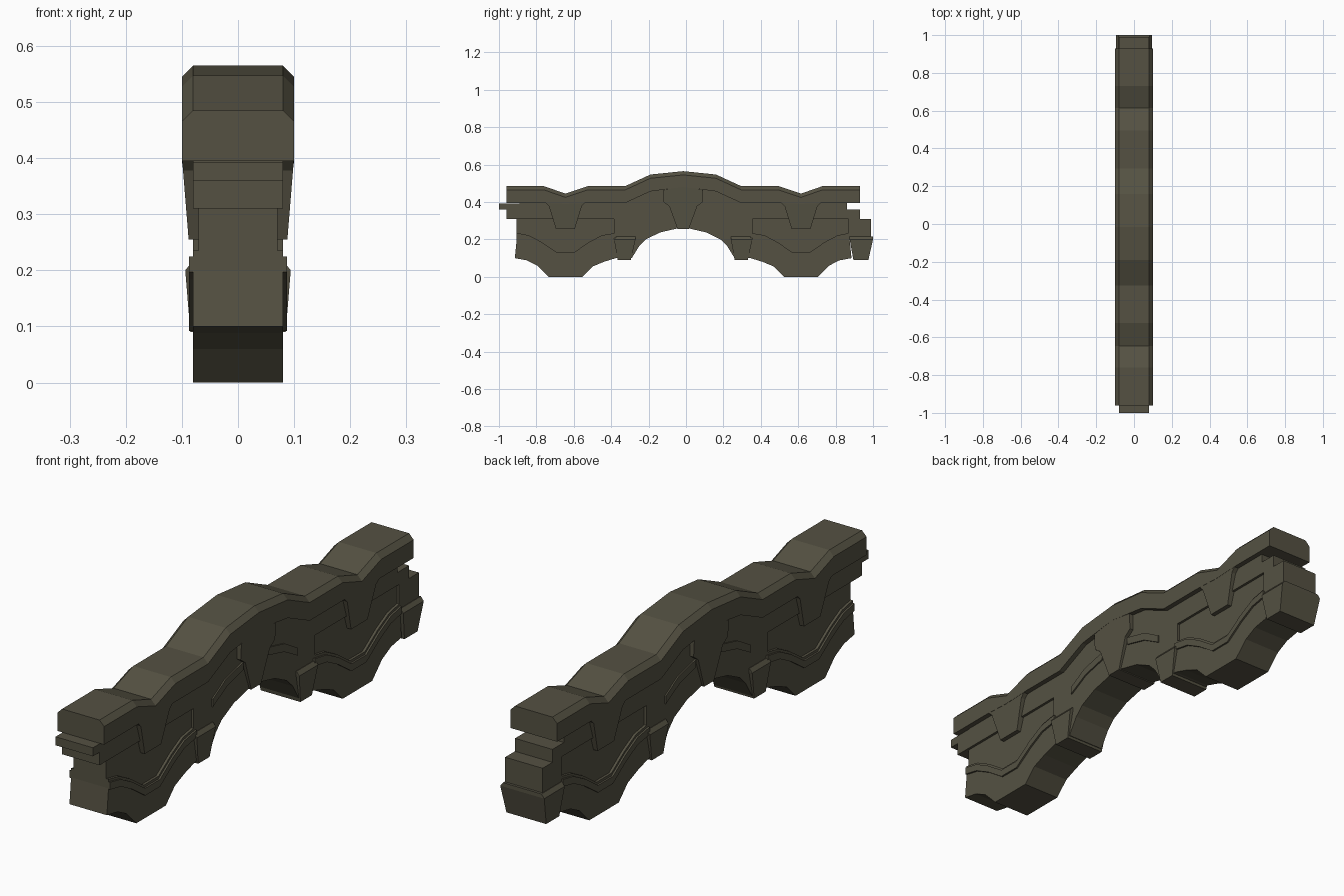
import bpy, bmesh

if "Cube" in bpy.data.objects:
    bpy.data.objects.remove(bpy.data.objects["Cube"])

C = -0.015                      # symmetry plane along the length
mat = bpy.data.materials.new("dark olive stone")
mat.diffuse_color = (0.09, 0.083, 0.055, 1)
mat.use_nodes = True
mat.node_tree.nodes["Principled BSDF"].inputs["Base Color"].default_value = mat.diffuse_color


def finish(name, bm):
    bmesh.ops.recalc_face_normals(bm, faces=bm.faces)
    me = bpy.data.meshes.new(name)
    bm.to_mesh(me)
    bm.free()
    me.materials.append(mat)
    ob = bpy.data.objects.new(name, me)
    bpy.context.collection.objects.link(ob)
    return ob


def prism(name, pts, width):
    """Side profile (y, z) spanning both sides; width is a number or f(z)."""
    w = width if callable(width) else (lambda z: width)
    bm = bmesh.new()
    a = [bm.verts.new((w(z), y, z)) for y, z in pts]
    b = [bm.verts.new((-w(z), y, z)) for y, z in pts]
    bm.faces.new(a)
    bm.faces.new(b[::-1])
    n = len(pts)
    for i in range(n):
        j = (i + 1) % n
        bm.faces.new((a[i], b[i], b[j], a[j]))
    return finish(name, bm)


def flip(pts):
    return [(2 * C - y, z) for y, z in pts][::-1]


def pair(name, pts, width):
    prism(name + "_left", pts, width)
    prism(name + "_right", flip(pts), width)


def box(y0, y1, z0, z1):
    return [(y0, z0), (y1, z0), (y1, z1), (y0, z1)]


def taper(z0, w0, z1, w1):
    return lambda z: w0 + (w1 - w0) * (z - z0) / (z1 - z0)


# chamfered wavy coping along the top
half = [(-0.96, .485, .395), (-0.76, .485, .395), (-0.645, .445, .39),
        (-0.525, .485, .395), (-0.325, .485, .395), (-0.19, .547, .457)]
stations = half + [(C, .565, .48)] + [(2 * C - y, t, b) for y, t, b in half[::-1]]
bm = bmesh.new()
rings = []
for y, t, b in stations:
    rings.append([bm.verts.new(p) for p in (
        (-.1, y, b), (.1, y, b), (.1, y, t - .02), (.08, y, t), (-.08, y, t), (-.1, y, t - .02))])
for r, s in zip(rings, rings[1:]):
    for i in range(6):
        j = (i + 1) % 6
        bm.faces.new((r[i], r[j], s[j], s[i]))
bm.faces.new(rings[0])
bm.faces.new(rings[-1][::-1])
finish("coping", bm)

# recessed panels behind the brackets
pair("recessed_panel", [(-.905, .15), (-.645, .06), (-.375, .15), (-.375, .32), (-.905, .32)], .07)

# lower wall with scalloped underside below the wave moulding
wave = [(-.905, .225), (-.84, .212), (-.77, .175), (-.69, .12),
        (-.60, .12), (-.52, .175), (-.45, .212), (-.375, .225)]
under = [(-.375, .10), (-.44, .08), (-.50, .055), (-.555, 0), (-.735, 0),
         (-.795, .06), (-.85, .088), (-.915, .10)]
pair("lower_wall", [(y, z - .025) for y, z in wave] + under, .08)
# wave moulding, with a narrower top step
pair("wave_moulding", wave + [(y, z - .028) for y, z in wave[::-1]], .087)
pair("wave_moulding_lip", [(y, z + .01) for y, z in wave] + wave[::-1], .08)

# upper wall and interlocking end steps
pair("upper_wall", box(-.89, -.375, .31, .42), .08)
prism("front_end_step", box(-.96, -.88, .31, .36), .08)
prism("front_end_tongue", box(-1.0, -.88, .36, .393), .08)
prism("back_end_step", box(.85, .93, .31, .36), .08)

# central arch wall
arch = [(-.29, .10), (-.25, .165), (-.215, .2), (-.14, .237), (-.05, .258)]
side = [(-.18, .465), (-.32, .405), (-.385, .405), (-.385, .10)]
prism("arch_wall", side + arch + flip(arch) + flip(side) + [(C, .485)], .08)

# raised curved trim over the arch
pair("arch_trim", [(-.275, .275), (-.19, .322), (-.09, .347), (-.09, .377),
                   (-.195, .352), (-.275, .305)], .0855)

# piers beside the arch and at the back end
pier_w = taper(.09, .085, .2, .094)


def pier(name, y0, y1):
    prism(name, [(y0 + .02, .09), (y1 - .025, .09), (y1, .2), (y0, .2)], pier_w)
    prism(name + "_top", box(y0, y1, .2, .215), taper(.2, .094, .215, .082))


pier("arch_pier_left", -.385, -.27)
pier("arch_pier_right", .24, .355)
pier("end_pier", .875, 1.0)
prism("end_block", box(.87, .99, .2, .31), .08)

# tapering brackets under the dips in the coping
pair("bracket", [(-.755, .4), (-.733, .378), (-.695, .255), (-.595, .255),
                 (-.557, .378), (-.535, .4)], taper(.255, .088, .4, .0998))

# keystone
key = [(C - .105, .465), (C - .105, .4), (C - .075, .378), (C - .03, .255)]
prism("keystone", key + flip(key) + [(C, .482)], taper(.255, .088, .482, .0998))
